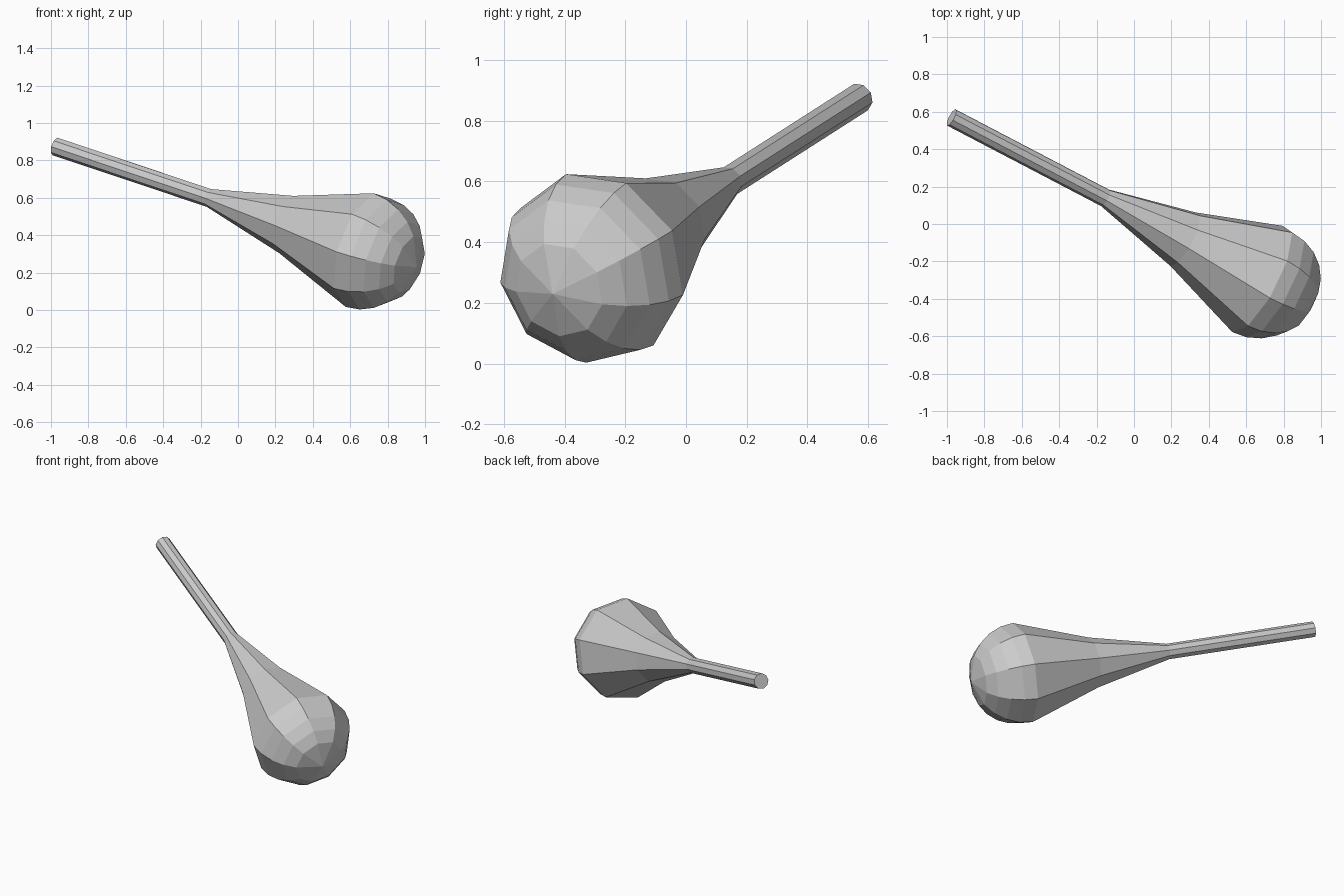
import bpy, bmesh
from math import cos, sin, radians, pi
from mathutils import Vector

if "Cube" in bpy.data.objects:
    bpy.data.objects.remove(bpy.data.objects["Cube"])

SIDES = 9
PHASE = radians(22)
end = Vector((-0.975, 0.57, 0.875))           # centre of the handle end cap
axis = Vector((0.849, -0.444, -0.284)).normalized()
across = Vector((0, 0, 1)).cross(axis).normalized() * 1
up = axis.cross(across).normalized()
if across.y < 0:
    across.negate()
if up.z < 0:
    up.negate()

# Profile: (distance along the axis, radius) for handle, neck and flare
profile = [(0, 0.05), (0.968, 0.05), (1.466, 0.162)]
# Rounded head
R, HEAD = 0.322, 1.945
profile += [(HEAD + R * sin(radians(a)), R * cos(radians(a)))
            for a in (0, 15, 30, 45, 60)]

bm = bmesh.new()
rings = []
for t, r in profile:
    ring = []
    for i in range(SIDES):
        a = PHASE + 2 * pi * i / SIDES
        ring.append(bm.verts.new(end + axis * t + (across * cos(a) + up * sin(a)) * r))
    rings.append(ring)

# Side faces, flat end cap, and pole fan
for lo, hi in zip(rings, rings[1:]):
    for i in range(SIDES):
        j = (i + 1) % SIDES
        bm.faces.new((lo[i], lo[j], hi[j], hi[i]))
bm.faces.new(rings[0])
pole = bm.verts.new(end + axis * (HEAD + R + 0.004))
for i in range(SIDES):
    bm.faces.new((rings[-1][i], rings[-1][(i + 1) % SIDES], pole))
bmesh.ops.recalc_face_normals(bm, faces=bm.faces)

mesh = bpy.data.meshes.new("club")
bm.to_mesh(mesh)
bm.free()
bpy.context.collection.objects.link(bpy.data.objects.new("club", mesh))
